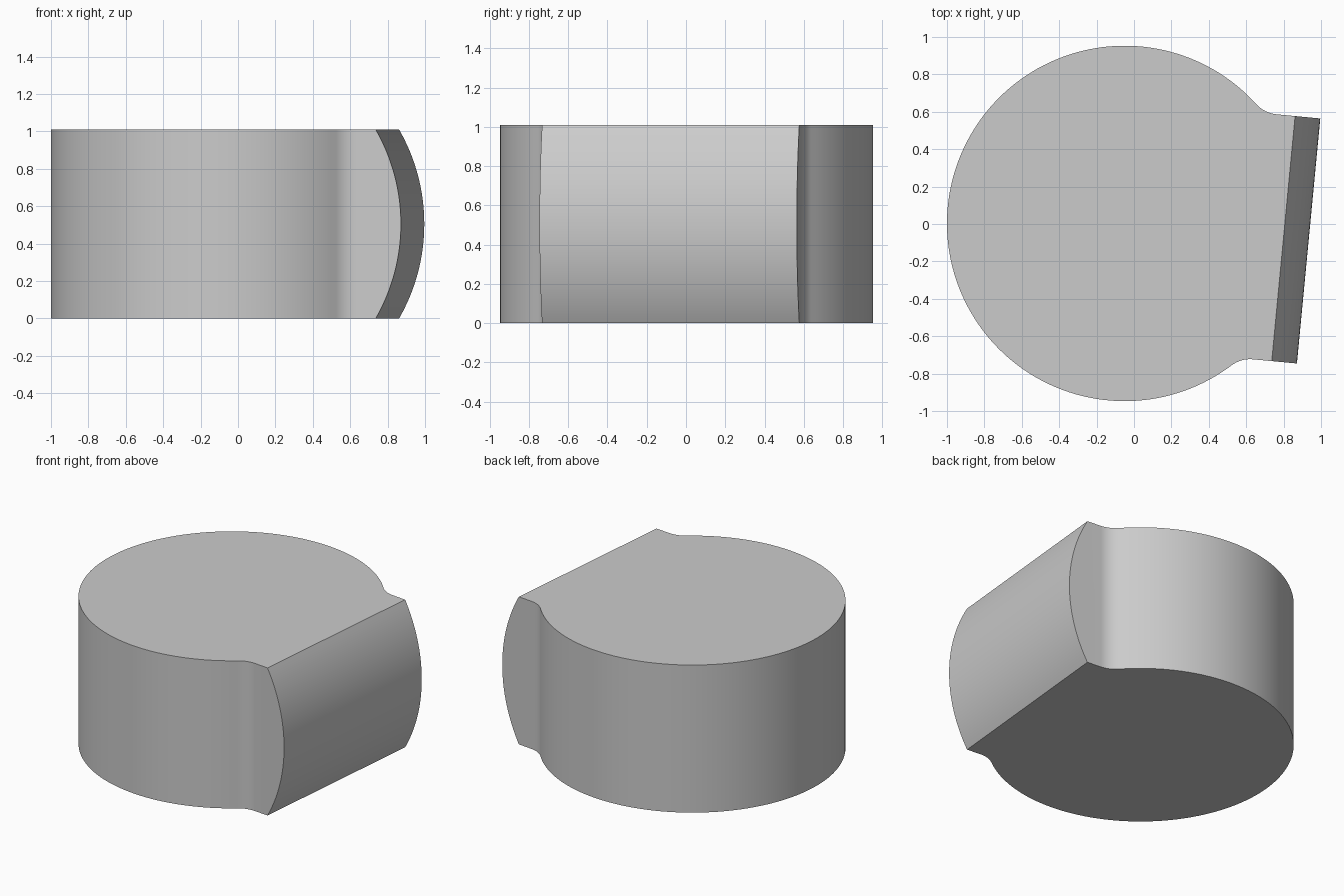
import bpy
import bmesh
from math import sin, cos, pi, sqrt, atan2, asin, radians
from mathutils import Matrix

cube = bpy.data.objects.get("Cube")
if cube:
    bpy.data.objects.remove(cube, do_unlink=True)

HEIGHT = 1.01
RADIUS = 0.95       # drum radius
HALF_WIDTH = 0.658  # half width of the curved pad
PAD_REACH = 0.988   # furthest point of the pad from the drum axis
PAD_CURVE = 1.01    # radius of the pad's curved face
FILLET = 0.165      # blend between drum and pad

grey = bpy.data.materials.new("plain_grey")
grey.use_nodes = True
colour = (0.6, 0.6, 0.6, 1)
grey.diffuse_color = colour
grey.node_tree.nodes["Principled BSDF"].inputs["Base Color"].default_value = colour


def arc(cx, cy, r, start, end, steps):
    angles = [start + (end - start) * i / steps for i in range(steps + 1)]
    return [(cx + r * cos(a), cy + r * sin(a)) for a in angles]


# Outline from one pad root, around the drum, to the other pad root
fy = HALF_WIDTH + FILLET
fx = sqrt((RADIUS + FILLET) ** 2 - fy ** 2)
phi = atan2(fy, fx)
blend = arc(fx, fy, FILLET, -pi / 2, phi - pi, 12)
drum = arc(0, 0, RADIUS, phi, 2 * pi - phi, 120)
outline = blend + drum[1:-1] + [(x, -y) for x, y in reversed(blend)]

# Curved pad face, as a side profile from bottom to top
half = asin(HEIGHT / 2 / PAD_CURVE)
pad = arc(PAD_REACH - PAD_CURVE, HEIGHT / 2, PAD_CURVE, -half, half, 32)

bm = bmesh.new()
low = [bm.verts.new((x, y, 0)) for x, y in outline]
high = [bm.verts.new((x, y, HEIGHT)) for x, y in outline]
left = [bm.verts.new((x, HALF_WIDTH, z)) for x, z in pad]
right = [bm.verts.new((x, -HALF_WIDTH, z)) for x, z in pad]

# Drum wall and pad face
for i in range(len(outline) - 1):
    bm.faces.new((low[i], low[i + 1], high[i + 1], high[i]))
for i in range(len(pad) - 1):
    bm.faces.new((right[i], left[i], left[i + 1], right[i + 1]))

# Top, bottom and the two flat pad sides
bm.faces.new(high + [right[-1], left[-1]])
bm.faces.new(low + [right[0], left[0]])
bm.faces.new([low[0], high[0]] + left[::-1])
bm.faces.new([low[-1], high[-1]] + right[::-1])
bmesh.ops.recalc_face_normals(bm, faces=bm.faces[:])

# Turn the pad slightly toward the front and centre the part
bm.transform(Matrix.Translation((-0.05, 0.003, 0)) @ Matrix.Rotation(radians(-5.45), 4, "Z"))

mesh = bpy.data.meshes.new("drum_with_pad")
bm.to_mesh(mesh)
bm.free()
mesh.materials.append(grey)
body = bpy.data.objects.new("drum_with_pad", mesh)
bpy.context.collection.objects.link(body)

bpy.ops.object.select_all(action="DESELECT")
body.select_set(True)
bpy.context.view_layer.objects.active = body
bpy.ops.object.shade_smooth_by_angle(angle=radians(30))
